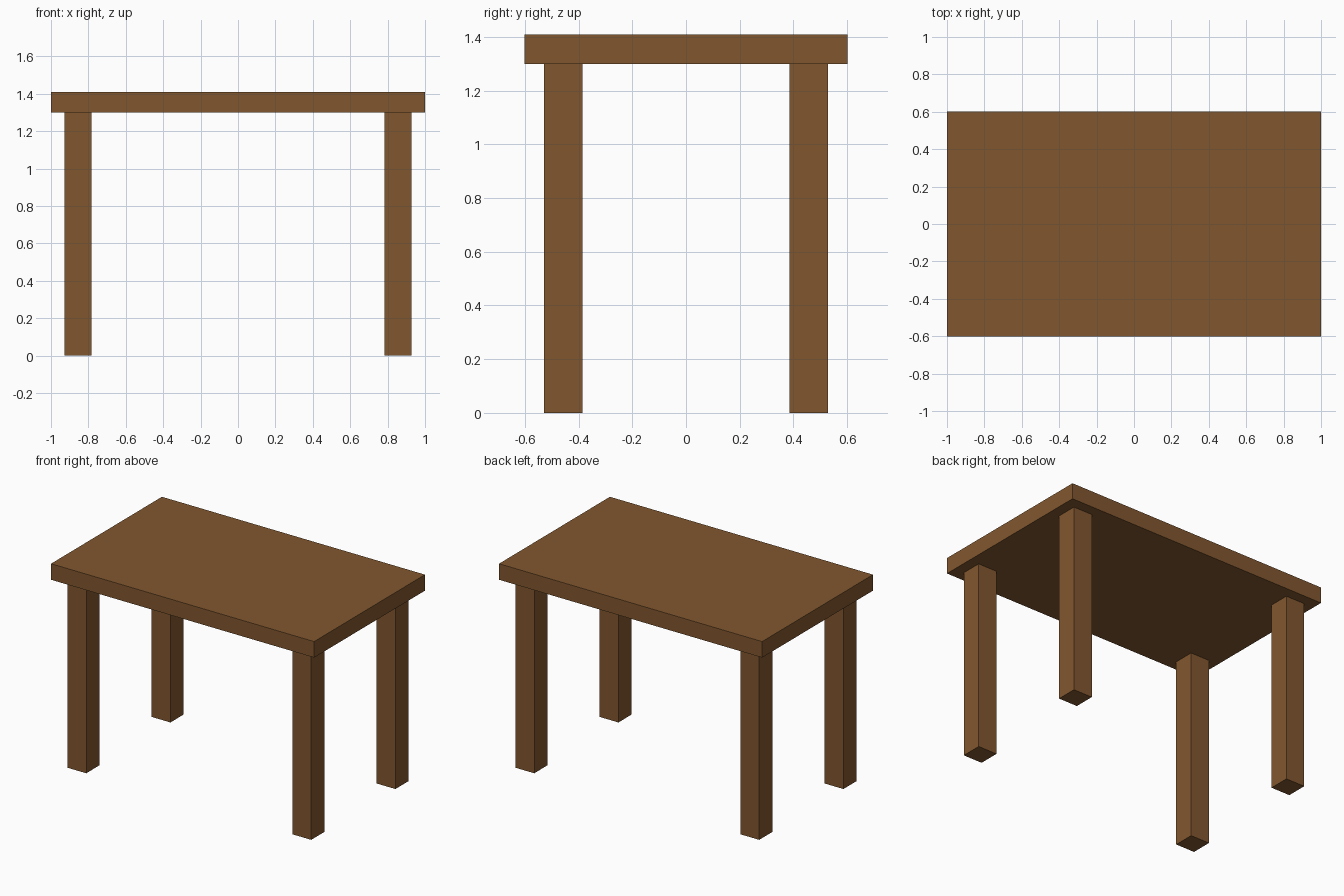
import bpy

# Remove the default cube
cube = bpy.data.objects.get("Cube")
if cube:
    bpy.data.objects.remove(cube, do_unlink=True)

# Brown wood
WOOD = (0.22, 0.095, 0.028, 1.0)
wood = bpy.data.materials.new("brown_wood")
wood.use_nodes = True
wood.diffuse_color = WOOD
for node in wood.node_tree.nodes:
    if node.type == 'BSDF_PRINCIPLED':
        node.inputs["Base Color"].default_value = WOOD

LEG_HEIGHT = 1.30
TOP_HEIGHT = 1.41
LEG_WIDTH = 0.143
LEG_X, LEG_Y = 0.855, 0.457


def box(name, size, centre):
    """Add a flat-shaded wooden box of the given size."""
    bpy.ops.mesh.primitive_cube_add(size=1, location=centre)
    obj = bpy.context.object
    obj.name = name
    obj.scale = size
    bpy.ops.object.transform_apply(location=False, rotation=False, scale=True)
    obj.data.materials.append(wood)
    return obj


# Tabletop slab
box("tabletop", (2.0, 1.204, TOP_HEIGHT - LEG_HEIGHT),
    (0, 0, (TOP_HEIGHT + LEG_HEIGHT) / 2))

# Four square legs
for depth, sy in (("front", -1), ("back", 1)):
    for side, sx in (("right", -1), ("left", 1)):
        box(f"{depth}_{side}_leg", (LEG_WIDTH, LEG_WIDTH, LEG_HEIGHT),
            (sx * LEG_X, sy * LEG_Y, LEG_HEIGHT / 2))
